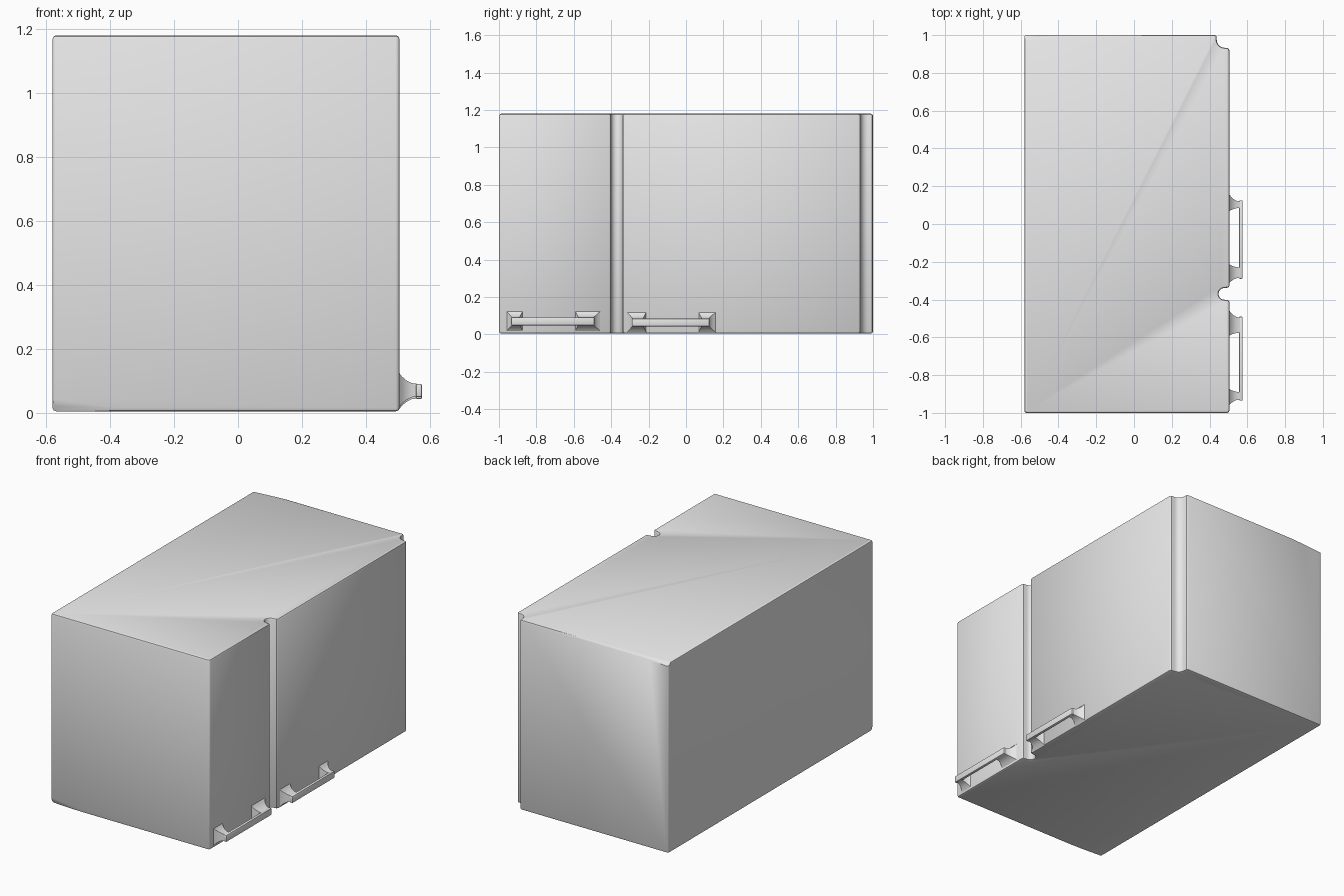
import bpy, bmesh, math
from mathutils import Vector

cube = bpy.data.objects.get("Cube")
if cube:
    bpy.data.objects.remove(cube, do_unlink=True)

grey = bpy.data.materials.new("light_grey")
grey.use_nodes = True
COLOUR = (0.8, 0.8, 0.8, 1)
grey.diffuse_color = COLOUR
grey.node_tree.nodes["Principled BSDF"].inputs["Base Color"].default_value = COLOUR


def finish(name, bm, angle=35):
    bmesh.ops.recalc_face_normals(bm, faces=bm.faces)
    mesh = bpy.data.meshes.new(name)
    bm.to_mesh(mesh)
    bm.free()
    mesh.materials.append(grey)
    obj = bpy.data.objects.new(name, mesh)
    bpy.context.collection.objects.link(obj)
    bpy.ops.object.select_all(action='DESELECT')
    obj.select_set(True)
    bpy.context.view_layer.objects.active = obj
    bpy.ops.object.shade_smooth_by_angle(angle=math.radians(angle))
    return obj


def arc(cx, cy, r, start, end, steps=8):
    angles = [math.radians(start + (end - start) * i / steps) for i in range(steps + 1)]
    return [(cx + r * math.cos(a), cy + r * math.sin(a)) for a in angles]


# Cabinet outline: rounded corners, door gap and coved back corner
LEFT, RIGHT, BOTTOM, TOP = -0.58, 0.505, 0.005, 1.18
R = 0.012
outline = arc(LEFT + R, -1 + R, R, 180, 270, 3)
outline += arc(RIGHT - R, -1 + R, R, 270, 360, 3)
outline += [(RIGHT, -0.412), (0.498, -0.403)]
outline += arc(0.478, -0.37, 0.031, 270, 90)
outline += [(0.498, -0.337), (RIGHT, -0.328)]
outline += [(RIGHT, 0.92), (0.498, 0.931)]
outline += arc(0.48, 0.975, 0.042, 270, 180)
outline += [(0.436, 0.995), (0.428, 1)]
outline += arc(LEFT + R, 1 - R, R, 90, 180, 3)

bm = bmesh.new()
base = bm.faces.new([bm.verts.new((x, y, BOTTOM)) for x, y in outline])
up = bmesh.ops.extrude_face_region(bm, geom=[base], use_keep_orig=True)
bmesh.ops.translate(bm, vec=(0, 0, TOP - BOTTOM),
                    verts=[v for v in up["geom"] if isinstance(v, bmesh.types.BMVert)])
bmesh.ops.recalc_face_normals(bm, faces=bm.faces)
rims = [e for e in bm.edges if abs(e.verts[0].co.z - e.verts[1].co.z) < 1e-5]
bmesh.ops.bevel(bm, geom=rims, offset=0.011, segments=2, profile=0.5, affect='EDGES')

# Thin slanted nicks on two left-hand corners
for a, b, c in (((-0.40, -1, 0.02), (LEFT, -1, 0.045), (LEFT, -0.98, BOTTOM)),
                ((-0.41, 1, 1.172), (LEFT, 0.97, TOP), (LEFT, 1, 1.16))):
    a, b, c = Vector(a), Vector(b), Vector(c)
    normal = (b - a).cross(c - a).normalized()
    if normal.dot(Vector((0, 0, 0.6)) - a) > 0:
        normal.negate()
    bmesh.ops.bisect_plane(bm, geom=bm.verts[:] + bm.edges[:] + bm.faces[:],
                           plane_co=a, plane_no=normal, clear_outer=True)
    bmesh.ops.holes_fill(bm, edges=[e for e in bm.edges if e.is_boundary], sides=0)
finish("cabinet", bm, 40)


def loft(sections):
    """Join rectangular sections (x, y0, y1, z0, z1) into a closed solid."""
    bm = bmesh.new()
    rings = []
    for x, y0, y1, z0, z1 in sections:
        rings.append([bm.verts.new((x, y, z)) for y, z in ((y0, z0), (y1, z0), (y1, z1), (y0, z1))])
    for low, high in zip(rings, rings[1:]):
        for i in range(4):
            j = (i + 1) % 4
            bm.faces.new((low[i], low[j], high[j], high[i]))
    bm.faces.new(rings[0])
    bm.faces.new(rings[-1])
    return bm


# Handle posts flare out where they meet the door
FLARE = ((0.5, 1.0), (0.512, 0.6), (0.526, 0.3), (0.543, 0.08), (0.566, 0.0))


def post(name, y0, y1, z, grow0, grow1):
    finish(name, loft([(x, y0 - grow0 * f, y1 + grow1 * f, z - 0.018 - 0.04 * f,
                        z + 0.02 + 0.04 * f) for x, f in FLARE]))


def handle(name, y0, y1, inner0, inner1, z):
    post(name + "_front_post", y0 + 0.006, inner0, z, 0.035, 0.02)
    post(name + "_back_post", inner1, y1 - 0.006, z, 0.02, 0.045)
    bm = bmesh.new()
    bmesh.ops.create_cube(bm, size=1)
    bmesh.ops.scale(bm, vec=(0.019, y1 - y0, 0.042), verts=bm.verts)
    bmesh.ops.translate(bm, vec=(0.5655, (y0 + y1) / 2, z), verts=bm.verts)
    bmesh.ops.bevel(bm, geom=bm.edges[:], offset=0.005, segments=2, profile=0.5, affect='EDGES')
    finish(name + "_bar", bm)


handle("small_door_handle", -0.935, -0.49, -0.89, -0.575, 0.07)
handle("large_door_handle", -0.29, 0.125, -0.23, 0.085, 0.064)
